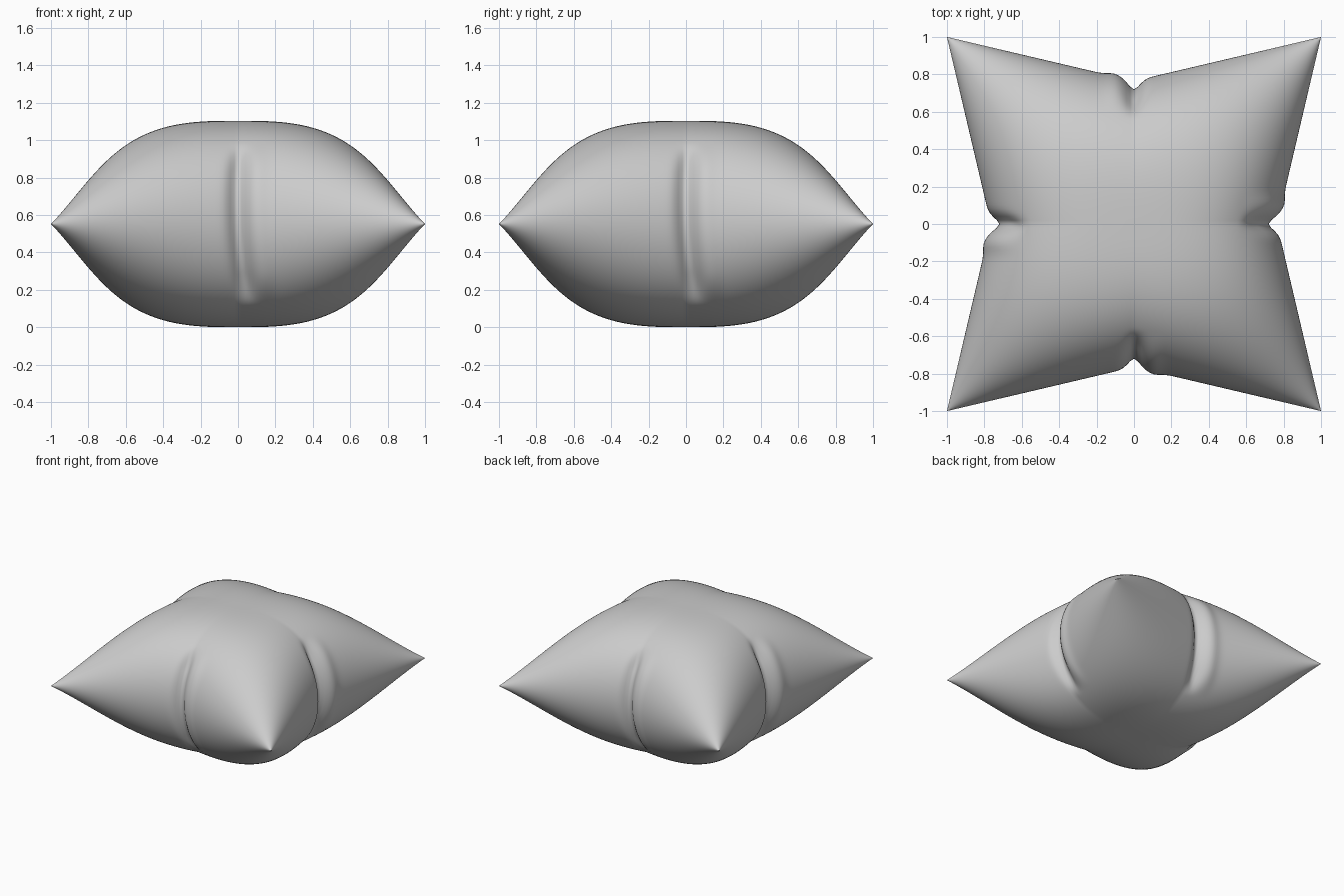
import bpy, bmesh, math

if "Cube" in bpy.data.objects:
    bpy.data.objects.remove(bpy.data.objects["Cube"])

N = 150          # grid divisions per sheet
H = 0.552        # half thickness


def smoothstep(a, b, t):
    t = min(1.0, max(0.0, (t - a) / (b - a)))
    return t * t * (3 - 2 * t)


def bell(t, width):
    return math.exp(-(t / width) ** 2)


def pinch(u, v, z, side):
    """Inward depth of the wrinkle in the middle of one side wall."""
    # wrinkle runs up the wall in a gentle curve, 4-fold rotated
    w = z / H
    t = v * side - (0.015 - 0.03 * w + 0.06 * w * w)
    fade = smoothstep(0.72, 0.92, abs(u))
    return fade * (0.045 * bell(t + 0.015, 0.045) - 0.014 * bell(t - 0.09, 0.05))


def pillow_point(u, v, sign):
    # puffed height: round cones at corners, fuller walls mid-side
    pu, pv = 3 - 1.2 * v * v, 3 - 1.2 * u * u
    a = max(0.0, 1 - abs(u) ** pu)
    b = max(0.0, 1 - abs(v) ** pv)
    z = sign * H * math.sqrt(a * b)
    # sides drawn in toward the middle, corners pulled out
    x = u * (1 - 0.235 * (1 - abs(v)))
    y = v * (1 - 0.235 * (1 - abs(u)))
    # wrinkle on each of the four walls
    sx, sy = math.copysign(1, u), math.copysign(1, v)
    x -= sx * pinch(u, v, z, sx)
    y -= sy * pinch(v, u, z, -sy)
    return (x, y, z + H)


# Two sheets welded along the seam
steps = [math.sin(math.pi / 2 * (2 * i / N - 1)) for i in range(N + 1)]
bm = bmesh.new()
for sign in (1, -1):
    grid = [[bm.verts.new(pillow_point(u, v, sign)) for v in steps] for u in steps]
    for i in range(N):
        for j in range(N):
            quad = [grid[i][j], grid[i + 1][j], grid[i + 1][j + 1], grid[i][j + 1]]
            bm.faces.new(quad if sign > 0 else quad[::-1])
bmesh.ops.remove_doubles(bm, verts=bm.verts, dist=0.00005)
bmesh.ops.recalc_face_normals(bm, faces=bm.faces)

mesh = bpy.data.meshes.new("pillow")
bm.to_mesh(mesh)
bm.free()
pillow = bpy.data.objects.new("pillow", mesh)
bpy.context.collection.objects.link(pillow)
bpy.context.view_layer.objects.active = pillow
pillow.select_set(True)
bpy.ops.object.shade_smooth()
